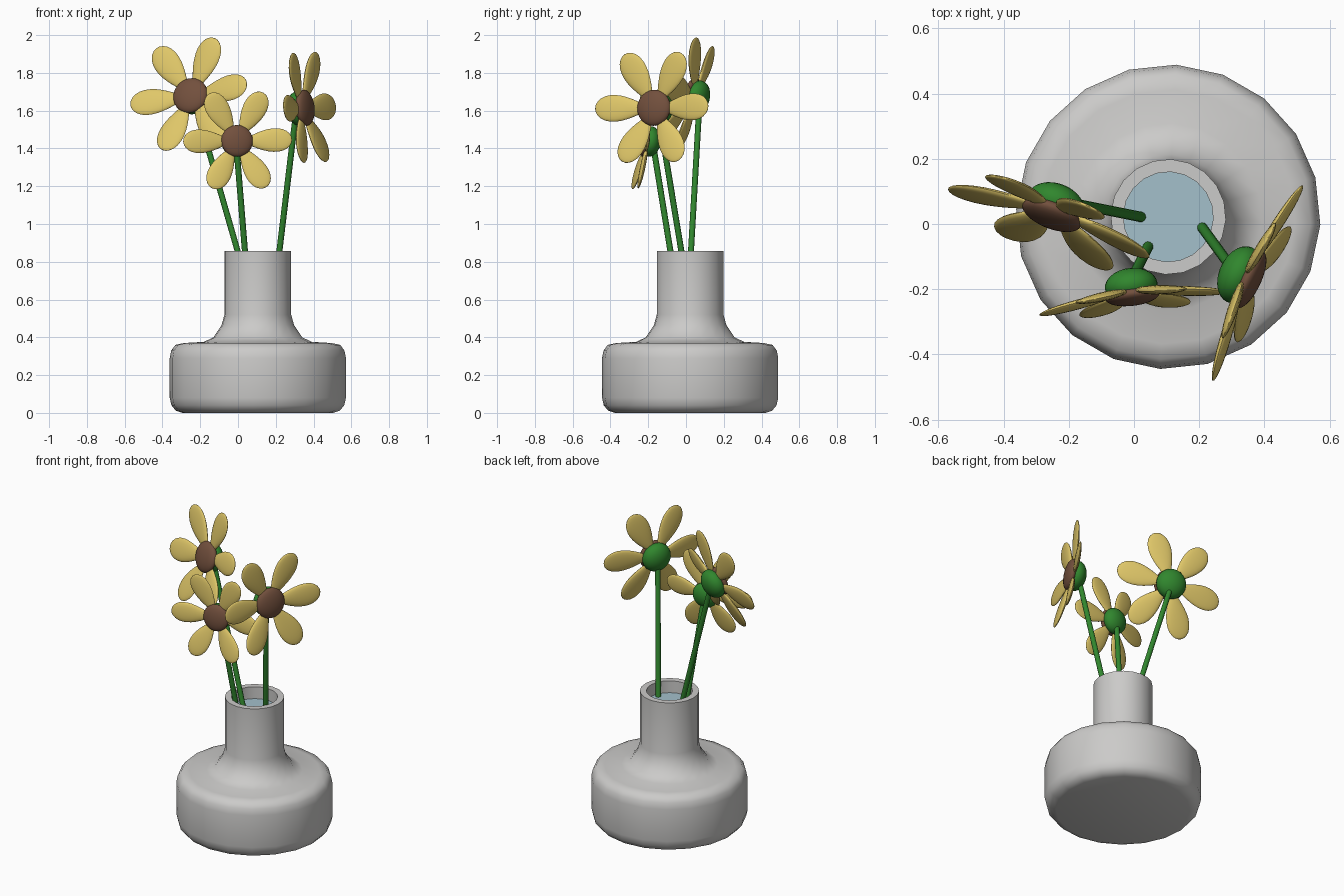
import bpy, bmesh, math
from mathutils import Matrix, Vector

if "Cube" in bpy.data.objects:
    bpy.data.objects.remove(bpy.data.objects["Cube"])


def material(name, rgb):
    m = bpy.data.materials.new(name)
    m.diffuse_color = (*rgb, 1)
    m.use_nodes = True
    m.node_tree.nodes["Principled BSDF"].inputs["Base Color"].default_value = m.diffuse_color
    return m


GREY = material("grey ceramic", (0.60, 0.595, 0.585))
WATER = material("pale blue water", (0.37, 0.53, 0.60))
YELLOW = material("petal yellow", (0.74, 0.57, 0.14))
BROWN = material("seed brown", (0.17, 0.08, 0.047))
GREEN = material("stem green", (0.03, 0.24, 0.027))


def finish(bm, name, mat, angle=50):
    bmesh.ops.recalc_face_normals(bm, faces=bm.faces)
    me = bpy.data.meshes.new(name)
    bm.to_mesh(me)
    bm.free()
    me.materials.append(mat)
    ob = bpy.data.objects.new(name, me)
    bpy.context.collection.objects.link(ob)
    bpy.ops.object.select_all(action='DESELECT')
    ob.select_set(True)
    bpy.context.view_layer.objects.active = ob
    bpy.ops.object.shade_smooth_by_angle(angle=math.radians(angle))
    return ob


CX, CY, SIDES = 0.105, 0.022, 20

# vase: lathed profile, outside then down the inner wall
profile = [(0, 0), (0.40, 0), (0.435, 0.012), (0.458, 0.04), (0.467, 0.08),
           (0.467, 0.29), (0.459, 0.33), (0.437, 0.36), (0.39, 0.37),
           (0.287, 0.376), (0.235, 0.40), (0.192, 0.465), (0.177, 0.52),
           (0.177, 0.858), (0.138, 0.858), (0.138, 0.50), (0, 0.50)]
bm = bmesh.new()
verts = [bm.verts.new((r, 0, z)) for r, z in profile]
edges = [bm.edges.new(p) for p in zip(verts, verts[1:])]
bmesh.ops.spin(bm, geom=verts + edges, cent=(0, 0, 0), axis=(0, 0, 1),
               angle=math.tau, steps=SIDES)
bmesh.ops.remove_doubles(bm, verts=bm.verts, dist=1e-4)
bm.transform(Matrix.Translation((CX, CY, 0)) @ Matrix.Rotation(math.radians(-3), 4, 'Z'))
finish(bm, "vase", GREY)

# water surface in the neck
bm = bmesh.new()
bmesh.ops.create_circle(bm, cap_ends=True, segments=SIDES, radius=0.138,
                        matrix=Matrix.Translation((CX, CY, 0.78)) @ Matrix.Rotation(math.radians(-3), 4, 'Z'))
finish(bm, "water", WATER)


def ellipsoid(bm, size, z, segs=24, rings=14):
    mat = Matrix.Translation((0, 0, z)) @ Matrix.Diagonal((*size, 1))
    return bmesh.ops.create_uvsphere(bm, u_segments=segs, v_segments=rings,
                                     radius=1, matrix=mat)["verts"]


def flower(tag, centre, facing, roll, scale, foot):
    n = Vector(facing).normalized()
    u = Vector((0, 0, 1)).cross(n).normalized()
    v = n.cross(u)
    frame = Matrix((u, v, n)).transposed().to_4x4()
    frame = Matrix.Translation(centre) @ frame @ Matrix.Scale(scale, 4)

    # six rounded petals, narrow at the base and lifted toward the tip
    bm = bmesh.new()
    for k in range(6):
        vs = bmesh.ops.create_uvsphere(bm, u_segments=20, v_segments=14, radius=1)["verts"]
        turn = Matrix.Rotation(math.radians(60 * k + roll), 4, 'Z')
        for p in vs:
            t, w, h = p.co.z, p.co.x, p.co.y
            lift = -0.015 + 0.042 * (t + 1) / 2
            width = 0.083 * (0.80 + 0.36 * t - 0.08 * t * t)
            p.co = turn @ Vector((0.185 + 0.145 * t, w * width, h * 0.016 + lift))
    bm.transform(frame)
    finish(bm, "petals_" + tag, YELLOW)

    # seed disc
    bm = bmesh.new()
    ellipsoid(bm, (0.096, 0.096, 0.034), 0.0)
    bm.transform(frame)
    finish(bm, "seed_disc_" + tag, BROWN)

    # green cup behind the petals
    bm = bmesh.new()
    ellipsoid(bm, (0.092, 0.092, 0.062), -0.035)
    bm.transform(frame)
    finish(bm, "calyx_" + tag, GREEN)

    # straight stem, continued a little under the water
    top = frame @ Vector((0, 0, -0.05))
    foot = Vector(foot)
    axis = top - foot
    foot -= axis * (0.2 / axis.z)
    axis = top - foot
    bm = bmesh.new()
    place = Matrix.Translation((top + foot) / 2) @ axis.to_track_quat('Z', 'Y').to_matrix().to_4x4()
    bmesh.ops.create_cone(bm, cap_ends=True, segments=12, radius1=0.016, radius2=0.016,
                          depth=axis.length, matrix=place)
    finish(bm, "stem_" + tag, GREEN)


# tag, centre, facing, roll in degrees, scale, where the stem meets the water
flower("left", (-0.252, 0.028, 1.68), (-0.36, -0.93, 0.30), 10, 1.0, (0.02, 0.022, 0.78))
flower("middle", (-0.005, -0.22, 1.44), (0.12, -0.99, 0.10), 1, 0.88, (0.043, -0.07, 0.78))
flower("right", (0.355, -0.17, 1.615), (0.91, -0.42, 0.10), 1, 1.0, (0.21, -0.012, 0.78))
